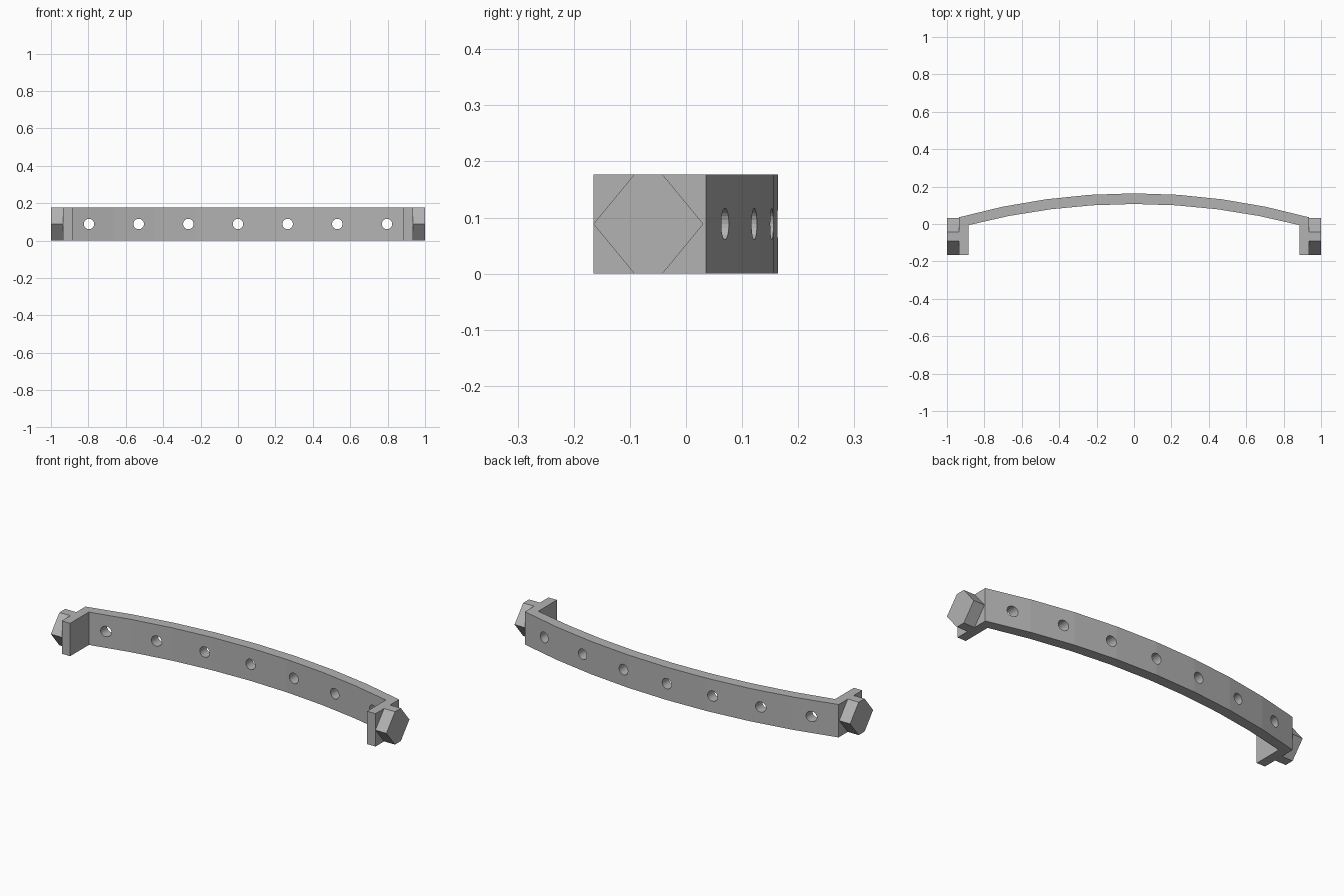
import bpy, bmesh, math

old = bpy.data.objects.get("Cube")
if old:
    bpy.data.objects.remove(old, do_unlink=True)

HEIGHT = 0.177
HALF = 0.935       # outer half width of the bow
INNER = 0.885      # inner face of the end plates
FRONT, END_Y, BACK = -0.165, 0.036, 0.164
THICK = 0.057
SEGMENTS = 8

grey = bpy.data.materials.new("plain_grey")
grey.use_nodes = True
colour = (0.45, 0.45, 0.45, 1)
grey.diffuse_color = colour
grey.node_tree.nodes["Principled BSDF"].inputs["Base Color"].default_value = colour


def prism(name, outline, depth):
    """Extrude a closed outline of 3D points along the depth vector."""
    mesh = bpy.data.meshes.new(name)
    bm = bmesh.new()
    face = bm.faces.new([bm.verts.new(p) for p in outline])
    top = bmesh.ops.extrude_face_region(bm, geom=[face])
    verts = [g for g in top["geom"] if isinstance(g, bmesh.types.BMVert)]
    bmesh.ops.translate(bm, verts=verts, vec=depth)
    bmesh.ops.recalc_face_normals(bm, faces=bm.faces)
    bm.to_mesh(mesh)
    bm.free()
    mesh.materials.append(grey)
    obj = bpy.data.objects.new(name, mesh)
    bpy.context.collection.objects.link(obj)
    return obj


def arc(half, end_y, mid_y):
    """Points of a shallow circular arc from left to right."""
    rise = mid_y - end_y
    radius = (half ** 2 + rise ** 2) / (2 * rise)
    sweep = math.asin(half / radius)
    angles = [sweep * (2 * i / SEGMENTS - 1) for i in range(SEGMENTS + 1)]
    return [(radius * math.sin(a), mid_y - radius * (1 - math.cos(a)), 0)
            for a in angles]


# Curved bar with its two end plates, as one outline
outer = arc(HALF, END_Y, BACK)
inner = arc(INNER, -0.006, BACK - THICK)
outline = [(-HALF, FRONT, 0)] + outer + [(HALF, FRONT, 0), (INNER, FRONT, 0)]
outline += inner[::-1] + [(-INNER, FRONT, 0)]
bar = prism("curved_bar", outline, (0, 0, HEIGHT))

# Row of round holes
for i in range(-3, 4):
    bpy.ops.mesh.primitive_cylinder_add(
        vertices=24, radius=0.028, depth=1,
        location=(i * 0.2655, 0, HEIGHT / 2), rotation=(math.pi / 2, 0, 0))
    cutter = bpy.context.object
    cutter.name = "hole_cutter"
    cutter.hide_render = True
    cutter.hide_set(True)
    cutter.data.materials.append(grey)
    cut = bar.modifiers.new("hole", 'BOOLEAN')
    cut.operation = 'DIFFERENCE'
    cut.solver = 'EXACT'
    cut.object = cutter

# Apply the holes and drop the cutters
bpy.context.view_layer.update()
graph = bpy.context.evaluated_depsgraph_get()
bar.data = bpy.data.meshes.new_from_object(bar.evaluated_get(graph))
bar.modifiers.clear()
for obj in [o for o in bpy.data.objects if o.name.startswith("hole_cutter")]:
    bpy.data.objects.remove(obj, do_unlink=True)

# Hexagonal end studs
mid = HEIGHT / 2
hexagon = [(FRONT, mid), (-0.092, HEIGHT), (-0.042, HEIGHT),
           (0.031, mid), (-0.042, 0), (-0.092, 0)]
for side, name in ((1, "left_stud"), (-1, "right_stud")):
    prism(name, [(side * HALF, y, z) for y, z in hexagon],
          (side * (1 - HALF), 0, 0))
